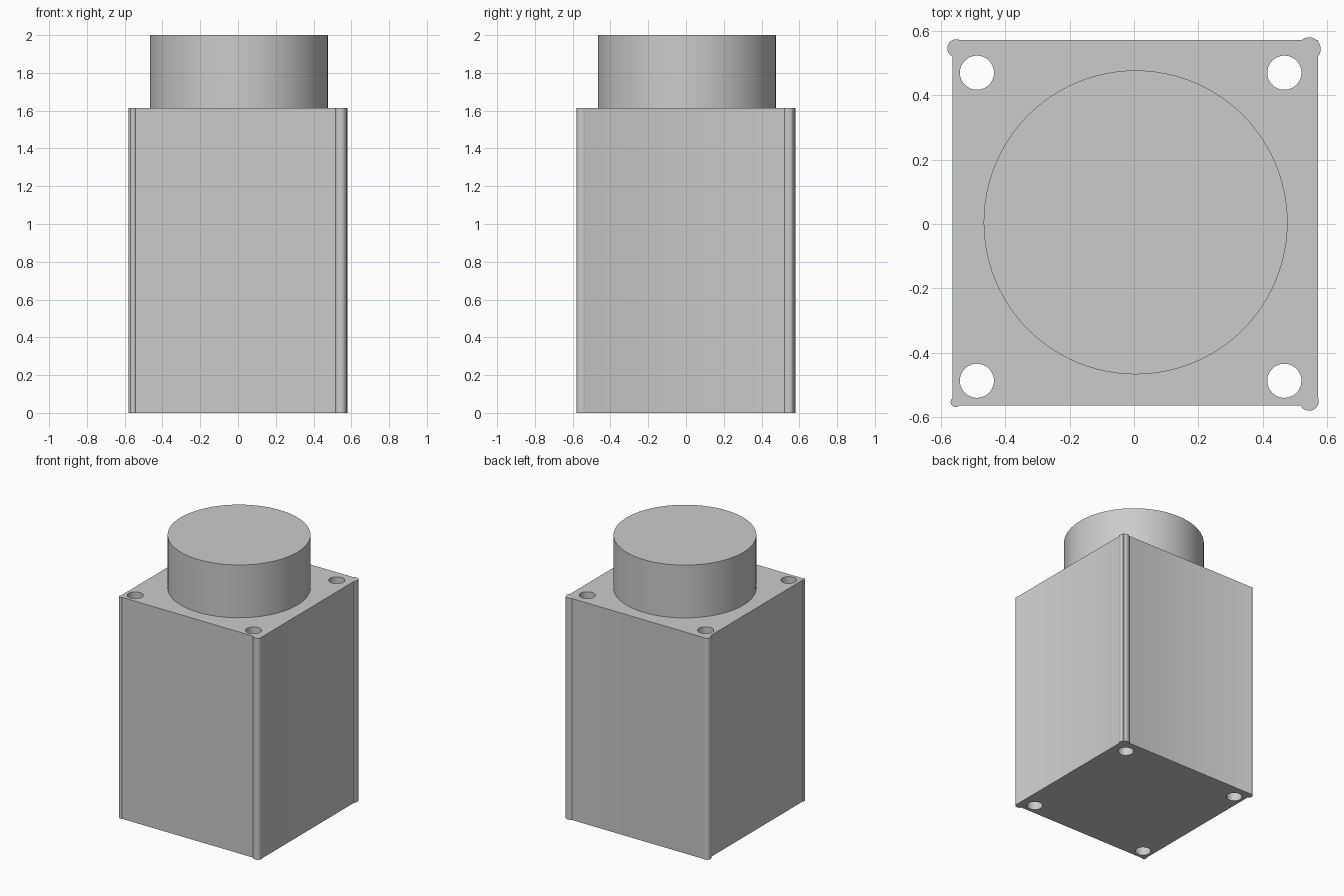
import bpy
import math

if "Cube" in bpy.data.objects:
    bpy.data.objects.remove(bpy.data.objects["Cube"], do_unlink=True)

HEIGHT, TOTAL = 1.615, 2.0

grey = bpy.data.materials.new("light_grey")
grey.use_nodes = True
colour = (0.6, 0.6, 0.6, 1)
grey.diffuse_color = colour
grey.node_tree.nodes["Principled BSDF"].inputs["Base Color"].default_value = colour


def cylinder(name, x, y, radius, low, high, sides=64):
    bpy.ops.mesh.primitive_cylinder_add(vertices=sides, radius=radius, depth=high - low,
                                        location=(x, y, (low + high) / 2))
    ob = bpy.context.object
    ob.name = name
    ob.data.materials.append(grey)
    return ob


def combine(target, tool, operation):
    mod = target.modifiers.new(tool.name, "BOOLEAN")
    mod.operation = operation
    mod.solver = "EXACT"
    mod.object = tool
    bpy.context.view_layer.objects.active = target
    bpy.ops.object.modifier_apply(modifier=mod.name)
    bpy.data.objects.remove(tool, do_unlink=True)


def smooth(ob):
    bpy.ops.object.select_all(action="DESELECT")
    ob.select_set(True)
    bpy.context.view_layer.objects.active = ob
    bpy.ops.object.shade_smooth_by_angle(angle=math.radians(30))


# Square housing block
bpy.ops.mesh.primitive_cube_add(size=1, location=(0.004, 0.004, HEIGHT / 2))
housing = bpy.context.object
housing.name = "housing"
housing.scale = (1.135, 1.135, HEIGHT)
bpy.ops.object.transform_apply(location=True, rotation=False, scale=True)
housing.data.materials.append(grey)

# Round beads of differing size along the vertical corners
beads = [(-0.552, 0.546, 0.028), (0.544, 0.544, 0.036),
         (0.544, -0.55, 0.03), (-0.554, -0.553, 0.0155)]
for x, y, r in beads:
    combine(housing, cylinder("corner_bead", x, y, r, 0, HEIGHT, 32), "UNION")

# Bolt holes through the full height
for x in (-0.488, 0.467):
    for y in (-0.487, 0.47):
        combine(housing, cylinder("bolt_hole", x, y, 0.053, -0.1, HEIGHT + 0.1, 48), "DIFFERENCE")
smooth(housing)

# Round boss on top
smooth(cylinder("top_boss", 0.005, 0.005, 0.472, HEIGHT, TOTAL, 96))
